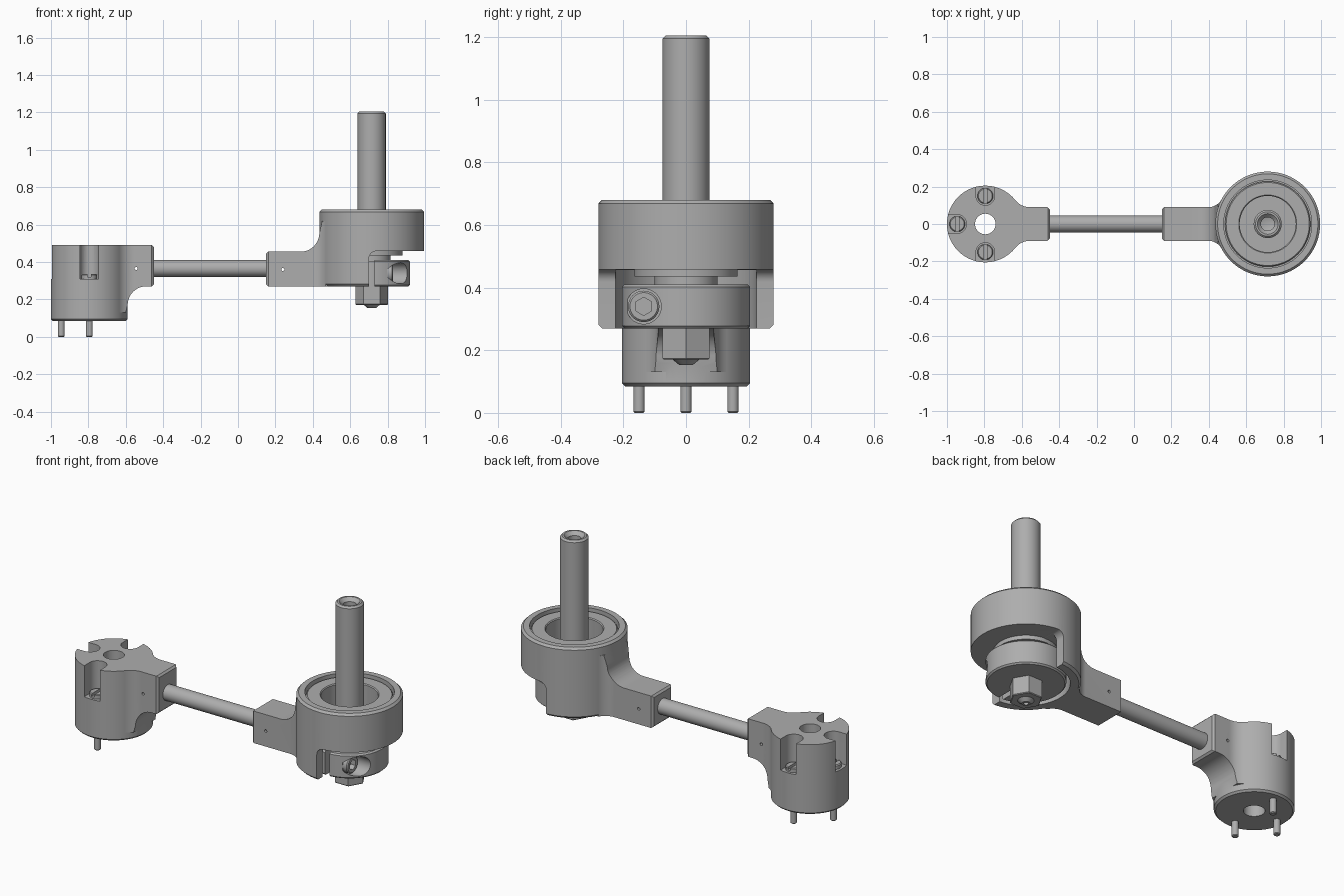
import bpy, bmesh, math
from mathutils import Matrix, Vector

if "Cube" in bpy.data.objects:
    bpy.data.objects.remove(bpy.data.objects["Cube"], do_unlink=True)

GREY = bpy.data.materials.new("machined_grey")
GREY.use_nodes = True
COLOUR = (0.42, 0.42, 0.42, 1)
GREY.diffuse_color = COLOUR
GREY.node_tree.nodes["Principled BSDF"].inputs["Base Color"].default_value = COLOUR


def finish(bm, name):
    bmesh.ops.remove_doubles(bm, verts=bm.verts, dist=1e-5)
    bmesh.ops.recalc_face_normals(bm, faces=bm.faces)
    mesh = bpy.data.meshes.new(name)
    bm.to_mesh(mesh)
    bm.free()
    mesh.materials.append(GREY)
    ob = bpy.data.objects.new(name, mesh)
    bpy.context.collection.objects.link(ob)
    return ob


def lathe(name, profile, at=(0, 0, 0), steps=64, closed=False, along_x=False):
    """Spin (radius, height) points about the vertical axis."""
    bm = bmesh.new()
    vs = [bm.verts.new((r, 0, z)) for r, z in profile]
    pairs = list(zip(vs, vs[1:])) + ([(vs[-1], vs[0])] if closed else [])
    edges = [bm.edges.new(p) for p in pairs]
    bmesh.ops.spin(bm, geom=vs + edges, cent=(0, 0, 0), axis=(0, 0, 1),
                   angle=math.tau, steps=steps, use_merge=False)
    if along_x:
        bm.transform(Matrix.Rotation(math.pi / 2, 4, 'Y'))
    bm.transform(Matrix.Translation(at))
    return finish(bm, name)


def rod(name, r, a, b, at=(0, 0, 0), c=0.0, steps=48, along_x=False):
    """Cylinder from a to b with chamfer c on both ends."""
    prof = [(0, a), (r - c, a), (r, a + c), (r, b - c), (r - c, b), (0, b)]
    if not c:
        prof = [(0, a), (r, a), (r, b), (0, b)]
    return lathe(name, prof, at, steps, along_x=along_x)


def prism(name, pts, a, b, axis='z'):
    """Extrude an outline: (x, y) along z, or (x, z) along y."""
    bm = bmesh.new()
    put = (lambda p: (p[0], p[1], a)) if axis == 'z' else (lambda p: (p[0], a, p[1]))
    face = bm.faces.new([bm.verts.new(put(p)) for p in pts])
    ext = bmesh.ops.extrude_face_region(bm, geom=[face])["geom"]
    move = Vector((0, 0, b - a)) if axis == 'z' else Vector((0, b - a, 0))
    bmesh.ops.translate(bm, vec=move, verts=[v for v in ext if isinstance(v, bmesh.types.BMVert)])
    return finish(bm, name)


def box(x0, x1, y0, y1, z0, z1):
    return prism("cutter", [(x0, y0), (x1, y0), (x1, y1), (x0, y1)], z0, z1)


def combine(ob, op, *others):
    for other in others:
        mod = ob.modifiers.new("bool", 'BOOLEAN')
        mod.operation, mod.object, mod.solver = op, other, 'EXACT'
        bpy.context.view_layer.update()
        bpy.context.view_layer.objects.active = ob
        bpy.ops.object.modifier_apply(modifier=mod.name)
        bpy.data.objects.remove(other, do_unlink=True)
    return ob


def arc(cx, cy, r, a0, a1, n=12):
    return [(cx + r * math.cos(math.radians(a0 + (a1 - a0) * i / n)),
             cy + r * math.sin(math.radians(a0 + (a1 - a0) * i / n))) for i in range(n + 1)]


def neck_plan(cx, R, end, hw, r, c=0.012):
    """Neck outline flaring with fillet r into a round body of radius R."""
    s = 1 if end > cx else -1
    length = abs(end - cx)
    yc = hw + r
    dx = math.sqrt((R + r) ** 2 - yc ** 2)
    half = [(length, hw - c), (length - c, hw)]
    half += arc(dx, yc, r, 270, 180 + math.degrees(math.atan2(yc, dx)))
    half.append((R * 0.4, half[-1][1] * 0.9))
    half += [(u, -v) for u, v in reversed(half)]
    return [(cx + s * u, v) for u, v in half]


def cross_hole(x, z):
    """Small set screw hole through the neck."""
    hole = rod("cutter", 0.008, -0.2, 0.2, steps=12)
    hole.data.transform(Matrix.Translation((x, 0, z)) @ Matrix.Rotation(math.pi / 2, 4, 'X'))
    return hole


# Pin head: round body, neck, centre bore and three open screw slots
PX = -0.795
side = [(-0.45, 0.48), (-0.45, 0.28), (-0.46, 0.27)] + arc(-0.49, 0.17, 0.1, 90, 180)
side += [(-0.6, 0.13), (-0.72, 0.13), (-0.72, 0.49), (-0.46, 0.49)]
neck = combine(prism("neck", neck_plan(PX, 0.205, -0.45, 0.09, 0.1), 0, 0.6),
               'INTERSECT', prism("cutter", side, -0.4, 0.4, 'y'))
pin_head = lathe("pin_head", [(0, 0.085), (0.195, 0.085), (0.205, 0.095), (0.205, 0.49), (0, 0.49)],
                 (PX, 0, 0), 80)
combine(pin_head, 'UNION', neck)
combine(pin_head, 'DIFFERENCE', rod("cutter", 0.055, 0, 0.6, (PX, 0, 0)),
        cross_hole(-0.545, 0.365))
for name, ang in (("back", 90), ("right", 180), ("front", 270)):
    a = math.radians(ang)
    spot = Vector((PX + 0.15 * math.cos(a), 0.15 * math.sin(a), 0))
    outline = arc(0.15, 0, 0.05, 90, 270) + [(0.3, -0.05), (0.3, 0.05)]
    slot = prism("cutter", outline, 0.31, 0.6)
    slot.data.transform(Matrix.Translation((PX, 0, 0)) @ Matrix.Rotation(a, 4, 'Z'))
    combine(pin_head, 'DIFFERENCE', slot)
    screw = rod(name + "_pin_screw", 0.042, 0.305, 0.335, spot, 0.005, 32)
    combine(screw, 'DIFFERENCE', box(spot.x - 0.009, spot.x + 0.009, spot.y - 0.1, spot.y + 0.1, 0.32, 0.4))
    rod(name + "_pin", 0.018, 0, 0.1, spot, 0.004, 24)

# Connecting rod
rod("connecting_rod", 0.045, -0.5, 0.2, (0, 0, 0.365), along_x=True)

# Bearing housing: ring with a half skirt below and a filleted neck
HX = 0.715
side = [(0.15, 0.28), (0.15, 0.445), (0.16, 0.455)] + arc(0.335, 0.555, 0.1, 270, 360)
side += [(0.45, 0.62), (0.6, 0.62), (0.6, 0.27), (0.16, 0.27)]
neck = combine(prism("neck", neck_plan(HX, 0.28, 0.15, 0.09, 0.08), 0.1, 0.8),
               'INTERSECT', prism("cutter", side, -0.4, 0.4, 'y'))
housing = rod("bearing_housing", 0.28, 0.27, 0.68, (HX, 0, 0), 0.012, 96)
combine(housing, 'UNION', neck)
opening = [(0.7, 0.2)] + arc(0.74, 0.418, 0.04, 180, 90, 8) + [(1.2, 0.458), (1.2, 0.2)]
combine(housing, 'DIFFERENCE',
        rod("cutter", 0.225, 0.2, 0.456, (HX, 0, 0), steps=80),
        prism("cutter", opening, -0.5, 0.5, 'y'),
        rod("cutter", 0.235, 0.64, 0.8, (HX, 0, 0), steps=80),
        rod("cutter", 0.152, 0.3, 0.8, (HX, 0, 0), steps=64),
        cross_hole(0.24, 0.36))
lathe("bearing", [(0.15, 0.456), (0.15, 0.66), (0.155, 0.665), (0.222, 0.665),
                  (0.228, 0.658), (0.228, 0.635), (0.16, 0.635), (0.16, 0.456)],
      (HX, 0, 0), 80, closed=True)

# Shoulder flange and spacer under the bearing
lathe("shoulder", [(0, 0.40), (0.1, 0.40), (0.1, 0.435), (0.165, 0.435), (0.165, 0.458), (0, 0.458)],
      (HX, 0, 0))

# Shaft with countersunk top bore and rounded, drilled lower tip
lathe("shaft", [(0, 0.19), (0.013, 0.185), (0.013, 0.153), (0.022, 0.153), (0.042, 0.17), (0.042, 0.27),
                (0.075, 0.27), (0.075, 1.195), (0.065, 1.205), (0.055, 1.205), (0.036, 1.185),
                (0.036, 1.08), (0, 1.07)], (HX, 0, 0))

# Split clamp collar with counterbored clamp screw
SY, SZ = -0.135, 0.34
collar = rod("clamp_collar", 0.205, 0.27, 0.41, (HX, 0, 0), 0.008, 80)
combine(collar, 'DIFFERENCE',
        box(0.7, 0.73, -0.3, -0.06, 0.2, 0.5),
        rod("cutter", 0.056, 0.8, 1.1, (0, SY, SZ), along_x=True))
clamp_screw = rod("clamp_screw", 0.05, 0.76, 0.83, (0, SY, SZ), 0.006, 40, along_x=True)
combine(clamp_screw, 'DIFFERENCE', rod("cutter", 0.029, 0.8, 0.9, (0, SY, SZ), steps=6, along_x=True))

# Hex nut
rod("hex_nut", 0.086, 0.17, 0.275, (HX, 0, 0), 0.004, 6)

# Smooth shading with crisp edges
for ob in bpy.context.collection.objects:
    if ob.type == 'MESH' and GREY.name in ob.data.materials:
        bpy.ops.object.select_all(action='DESELECT')
        ob.select_set(True)
        bpy.context.view_layer.objects.active = ob
        bpy.ops.object.shade_smooth_by_angle(angle=math.radians(30))
